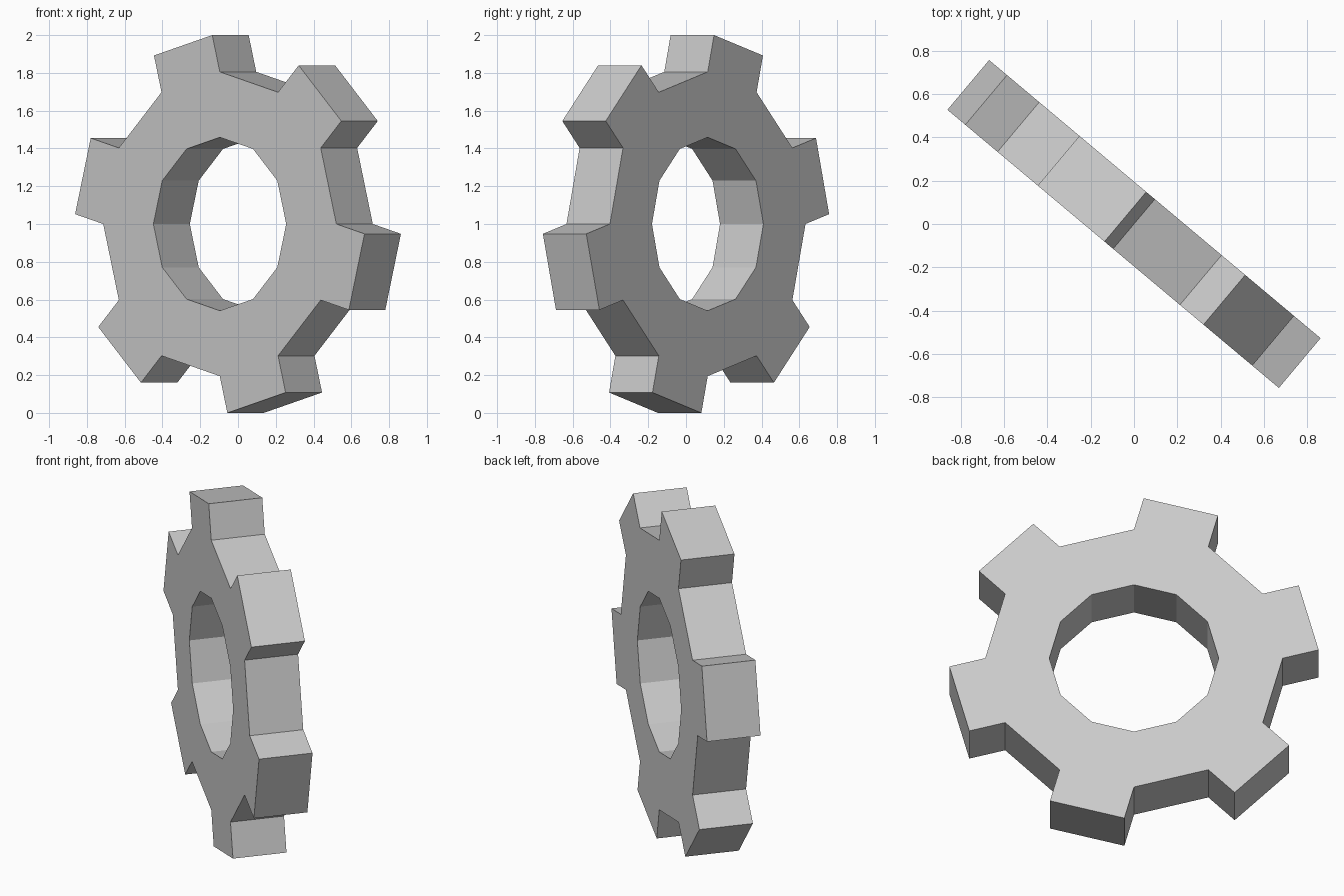
import bpy, bmesh
from math import sin, cos, radians
from mathutils import Vector, Matrix

if "Cube" in bpy.data.objects:
    bpy.data.objects.remove(bpy.data.objects["Cube"])

SIDES = 12
HOLE_R, ROOT_R, TOOTH_H, THICK = 0.459, 0.8055, 0.2014, 0.30


def ring(bm, radius):
    return [bm.verts.new((radius * cos(radians(30 * i)), radius * sin(radians(30 * i)), -THICK / 2))
            for i in range(SIDES)]


bm = bmesh.new()

# Flat annulus with a straight tooth on every second side
inner, outer = ring(bm, HOLE_R), ring(bm, ROOT_R)
for i in range(SIDES):
    j = (i + 1) % SIDES
    bm.faces.new((inner[i], outer[i], outer[j], inner[j]))
    if i % 2:
        a = radians(30 * i + 15)
        push = Vector((cos(a), sin(a), 0)) * TOOTH_H
        tip_a, tip_b = (bm.verts.new(v.co + push) for v in (outer[i], outer[j]))
        bm.faces.new((outer[i], tip_a, tip_b, outer[j]))

# Thickness
result = bmesh.ops.extrude_face_region(bm, geom=bm.faces[:], use_keep_orig=True)
top = [g for g in result["geom"] if isinstance(g, bmesh.types.BMVert)]
bmesh.ops.translate(bm, verts=top, vec=(0, 0, THICK))
bmesh.ops.recalc_face_normals(bm, faces=bm.faces[:])

# Stand upright, turn about the vertical, rest on the ground
bm.transform(Matrix.Translation((0, 0, 1)) @ Matrix.Rotation(radians(-40), 4, 'Z')
             @ Matrix.Rotation(radians(90), 4, 'X'))

mesh = bpy.data.meshes.new("gear")
bm.to_mesh(mesh)
bm.free()
bpy.context.collection.objects.link(bpy.data.objects.new("gear", mesh))
